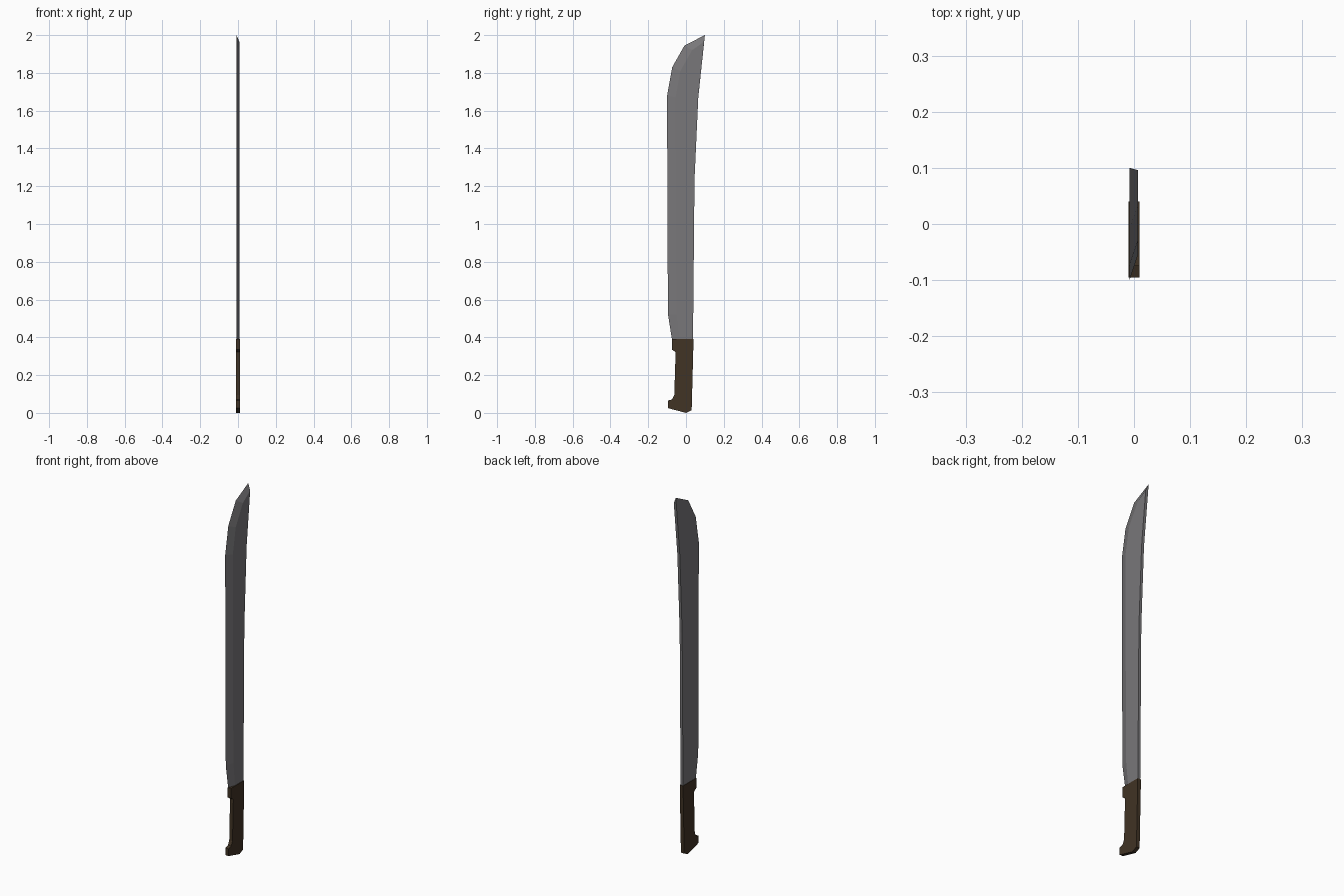
import bpy, bmesh

if "Cube" in bpy.data.objects:
    bpy.data.objects.remove(bpy.data.objects["Cube"])


def material(name, rgb):
    m = bpy.data.materials.new(name)
    m.diffuse_color = (*rgb, 1)
    m.use_nodes = True
    m.node_tree.nodes["Principled BSDF"].inputs["Base Color"].default_value = m.diffuse_color
    return m


def loft(name, left, right, x0, x1, mat):
    """Solid between two (y, z) profiles lying at x0 and x1."""
    bm = bmesh.new()
    a = [bm.verts.new((x0, y, z)) for y, z in left]
    b = [bm.verts.new((x1, y, z)) for y, z in right]
    bm.faces.new(a)
    bm.faces.new(b[::-1])
    n = len(a)
    for i in range(n):
        j = (i + 1) % n
        bm.faces.new((a[i], b[i], b[j], a[j]))
    bmesh.ops.recalc_face_normals(bm, faces=bm.faces)
    me = bpy.data.meshes.new(name)
    bm.to_mesh(me)
    bm.free()
    me.materials.append(mat)
    ob = bpy.data.objects.new(name, me)
    bpy.context.collection.objects.link(ob)
    return ob


steel = material("grey steel", (0.19, 0.185, 0.193))
wood = material("dark brown grip", (0.052, 0.033, 0.018))

# Blade: flat on the left, ground to a single bevel on the right
spine = [(0.037, 0.38), (0.045, 1.235), (0.065, 1.67)]
edge = [(0.1, 2.0), (-0.008, 1.945), (-0.073, 1.83), (-0.1, 1.68),
        (-0.098, 0.92), (-0.095, 0.52), (-0.073, 0.38)]
bevel = [(0.096, 1.965), (0.032, 1.92), (-0.03, 1.81), (-0.055, 1.67),
         (-0.053, 0.92), (-0.05, 0.52), (-0.035, 0.38)]
loft("blade", spine + edge, spine + bevel, -0.008, 0.007, steel)

# Handle: flat slab with a guard lip and a hooked pommel
grip = [(0.04, 0.39), (-0.075, 0.39), (-0.075, 0.335), (-0.055, 0.322),
        (-0.062, 0.095), (-0.073, 0.072), (-0.095, 0.065), (-0.095, 0.025),
        (0.0, 0.0), (0.03, 0.014)]
loft("handle", grip, grip, -0.01, 0.01, wood)
